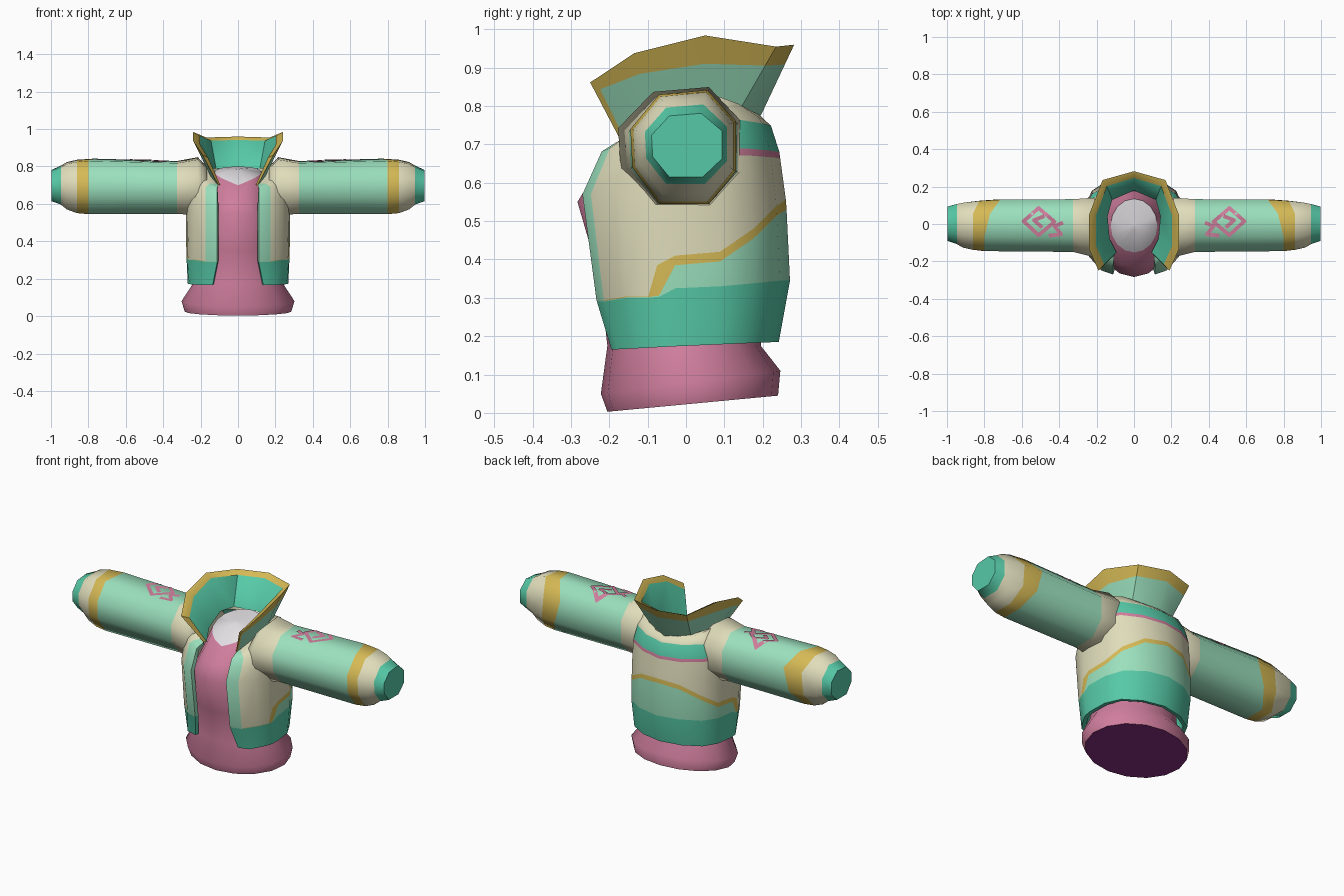
import bpy, bmesh, math
from mathutils import Vector

if "Cube" in bpy.data.objects:
    bpy.data.objects.remove(bpy.data.objects["Cube"])


def material(name, rgb):
    m = bpy.data.materials.new(name)
    lin = [(c / 255 / 12.92) if c < 11 else ((c / 255 + 0.055) / 1.055) ** 2.4 for c in rgb]
    m.diffuse_color = (*lin, 1)
    m.use_nodes = True
    m.node_tree.nodes["Principled BSDF"].inputs["Base Color"].default_value = m.diffuse_color
    return m


# Teal is last so that solidified linings clamp to it
NAMES = [("mint", (155, 224, 189)), ("cream", (224, 221, 187)), ("yellow", (214, 186, 86)),
         ("pink", (208, 126, 157)), ("white", (226, 223, 227)), ("dark_purple", (130, 42, 122)),
         ("teal", (86, 201, 166))]
MATS = [material(*n) for n in NAMES]
MINT, CREAM, YELLOW, PINK, WHITE, PURPLE, TEAL = range(7)


def interp(v, pts):
    if v <= pts[0][0]:
        return pts[0][1]
    for (a, fa), (b, fb) in zip(pts, pts[1:]):
        if v <= b:
            return fa + (fb - fa) * (v - a) / (b - a)
    return pts[-1][1]


def loft(name, rows, colour, closed=False, caps=(None, None), mirror=False, thick=0, angle=40):
    """Skin rows of points; colour(row, column) gives the material index."""
    bm = bmesh.new()
    grid = [[bm.verts.new(p) for p in row] for row in rows]
    n = len(rows[0])
    for r in range(len(rows) - 1):
        for c in range(n if closed else n - 1):
            d = (c + 1) % n
            f = bm.faces.new((grid[r][c], grid[r][d], grid[r + 1][d], grid[r + 1][c]))
            f.material_index = colour(r, c)
    for row, cap in ((grid[0], caps[0]), (grid[-1], caps[1])):
        if cap is not None:
            bm.faces.new(row).material_index = cap
    if closed:
        bmesh.ops.recalc_face_normals(bm, faces=bm.faces)
    finish(name, bm, mirror, thick, angle)


def finish(name, bm, mirror, thick=0, angle=40):
    me = bpy.data.meshes.new(name)
    bm.to_mesh(me)
    bm.free()
    for m in MATS:
        me.materials.append(m)
    ob = bpy.data.objects.new(name, me)
    bpy.context.collection.objects.link(ob)
    bpy.ops.object.select_all(action='DESELECT')
    bpy.context.view_layer.objects.active = ob
    ob.select_set(True)
    if mirror:
        mod = ob.modifiers.new("mirror", 'MIRROR')
        mod.merge_threshold = 0.0005
        bpy.ops.object.modifier_apply(modifier=mod.name)
    if thick:
        mod = ob.modifiers.new("thickness", 'SOLIDIFY')
        mod.thickness, mod.offset = thick, -1
        mod.material_offset = 10
        bpy.ops.object.modifier_apply(modifier=mod.name)
    bpy.ops.object.shade_smooth_by_angle(angle=math.radians(angle))


# Shirt: tilted elliptical rings (half width, front y, back y, front z, back z)
RINGS = [(.285, -.205, .24, .003, .045), (.302, -.222, .246, .05, .11), (.24, -.205, .195, .175, .175),
         (.22, -.225, .2, .35, .35), (.2, -.283, .2, .55, .55), (.16, -.235, .17, .63, .66),
         (.125, -.152, .135, .70, .80), (.015, -.03, .0, .785, .79)]
shirt = []
for k, (w, yf, yb, zf, zb) in enumerate(RINGS):
    ring = []
    for i in range(16):
        a = 2 * math.pi * i / 16
        t = (1 - math.cos(a)) / 2
        tz = t ** .5 if k == 6 else t
        ring.append((w * math.sin(a), yf + (yb - yf) * t, zf + (zb - zf) * tz))
    shirt.append(ring)
loft("shirt", shirt, lambda r, c: WHITE if r >= 6 else PINK, True, (PURPLE, WHITE), angle=62)

# Jacket body: columns from front edge to back centre
# (x, y, hem band top, stripe bottom, stripe top) and matching neckline points
COLUMNS = [(.112, -.27, .29, .292, .294), (.175, -.248, .29, .292, .294), (.24, -.175, .3, .302, .304),
           (.268, -.112, .3, .302, .304), (.273, -.08, .303, .306, .385), (.277, -.03, .325, .385, .41),
           (.268, .09, .33, .395, .42), (.225, .18, .338, .455, .48), (.125, .245, .345, .515, .54),
           (0, .272, .345, .53, .555)]
NECK = [(.105, -.165, .70), (.115, -.145, .71), (.13, -.11, .73), (.14, -.08, .75), (.15, -.05, .77),
        (.155, 0, .785), (.155, .06, .795), (.13, .125, .795), (.07, .175, .785), (0, .19, .778)]
FRONT = [(.17, .72), (.35, .93), (.57, 1), (.69, .8), (.72, .72)]
BACK = [(.17, .88), (.35, 1), (.55, .96), (.69, .89), (.76, .8)]
SIDE = [(.17, .97), (.35, 1), (.68, 1), (.76, .93)]
BUMP = [0, .01, .03, .05, .06, .06, .055, .03, .005, 0]
body = [[] for _ in range(10)]
for (x, y, band, low, high), neck, bump in zip(COLUMNS, NECK, BUMP):
    t = (y + .27) / .54
    heights = [.165 + .02 * t, band, low, high, .57]
    heights += [.57 + (neck[2] - .57) * f for f in (.45, .53, .86)]
    for r, z in enumerate(heights):
        px = x * interp(z, SIDE)
        if r == 0 and y < -.24:
            px += .027
        body[r].append((px, y * interp(z, FRONT if y < 0 else BACK), z))
    shoulder = Vector(body[7][-1]).lerp(Vector(neck), .4)
    shoulder.z += bump
    body[8].append(shoulder)
    body[9].append(neck)


def body_colour(r, c):
    # rows 1 and 2 are the mint panel and the wavy stripe
    if r == 0:
        return TEAL
    if c == 0 or r == 1:
        return MINT
    if r == 2:
        return YELLOW
    if c >= 6 and r in (5, 6):
        return PINK if r == 5 else TEAL
    return CREAM


loft("jacket_body", body, body_colour, mirror=True, thick=.022, angle=60)

# Collar: (base point, rim point, yellow start) from front edge to back centre
COLLAR = [((.105, -.165, .70), (.19, -.25, .862), .86), ((.11, -.155, .705), (.195, -.237, .87), .84),
          ((.145, -.085, .745), (.24, -.135, .938), .72), ((.157, .045, .79), (.24, .05, .984), .62),
          ((.13, .14, .79), (.168, .235, .955), .7), ((0, .195, .775), (0, .282, .96), .72)]
collar = []
for a, b, f in COLLAR:
    a, b = Vector(a), Vector(b)
    rim = a.lerp(b, .9)
    inner = a.copy()
    rim.x, rim.y = rim.x * .88, rim.y * .9
    inner.x, inner.y = inner.x * .9, inner.y * .92
    collar.append([a, a.lerp(b, f), b, rim, inner])
collar_part = [MINT, YELLOW, YELLOW, TEAL, TEAL]
loft("collar", collar, lambda r, c: YELLOW if r == 0 and c < 3 else collar_part[c], True,
     (YELLOW, None), mirror=True, angle=42)

# Sleeves: octagon section scaled along x (x, front y scale, back y scale, z scale, z shift)
OCT = [(-.07, .83), (.055, .842), (.13, .76), (.13, .63), (.06, .545), (-.07, .545), (-.14, .64), (-.145, .74)]
STATIONS = [(.165, 1.0, .9, .7, 0), (.215, 1.22, 1.08, 1.05, 0), (.325, 1.03, 1.02, .95, -.005),
            (.8, 1, 1, 1, 0), (.862, .95, .95, .96, 0), (.915, .87, .87, .85, .004),
            (.947, .74, .82, .70, .008), (.998, .62, .72, .56, .006)]
STRIPE_SHIFT = {3: [0, -.03, -.085, -.05, 0, 0, 0, 0], 4: [0, 0, -.035, -.025, 0, 0, 0, 0]}
sleeve = []
for i, (x, sf, sb, sz, dz) in enumerate(STATIONS):
    sleeve.append([(x + STRIPE_SHIFT.get(i, [0] * 8)[k], y * (sf if y < 0 else sb), .69 + dz + (z - .69) * sz)
                   for k, (y, z) in enumerate(OCT)])
SLEEVE_COLOURS = [CREAM, CREAM, MINT, YELLOW, CREAM, CREAM, TEAL]
loft("sleeve", sleeve, lambda r, c: SLEEVE_COLOURS[r], True, (CREAM, TEAL), mirror=True, angle=55)


# Painted sleeve motif: thin strips laid over the sleeve top
def sleeve_top(x, y):
    t = (x - .325) / .475
    z = interp(y, [(-.145, .74), (-.07, .83), (.055, .842), (.13, .76)])
    return .69 - .005 * (1 - t) + (z - .69) * (.95 + .05 * t) + .004


def strip(bm, a, b, width):
    a, b = Vector(a), Vector(b)
    d = (b - a).normalized()
    side = Vector((-d.y, d.x)) * width / 2
    a, b = a - d * width * .3, b + d * width * .3
    pairs = []
    for i in range(9):
        p = a.lerp(b, i / 8)
        pairs.append([bm.verts.new((q.x, q.y, sleeve_top(q.x, q.y))) for q in (p + side, p - side)])
    for (l0, r0), (l1, r1) in zip(pairs, pairs[1:]):
        bm.faces.new((l0, r0, r1, l1)).material_index = PINK


PATHS = [[(.51, .085), (.59, .015), (.51, -.06), (.425, .012), (.51, .085)],
         [(.485, .04), (.535, .02), (.495, -.015)],
         [(.385, .005), (.425, -.012), (.39, -.055), (.45, -.062)]]
bm = bmesh.new()
for path in PATHS:
    for a, b in zip(path, path[1:]):
        strip(bm, a, b, .02)
bmesh.ops.recalc_face_normals(bm, faces=bm.faces)
for f in bm.faces:
    f.normal_update()
    if f.normal.z < 0:
        f.normal_flip()
finish("sleeve_motif", bm, True)
